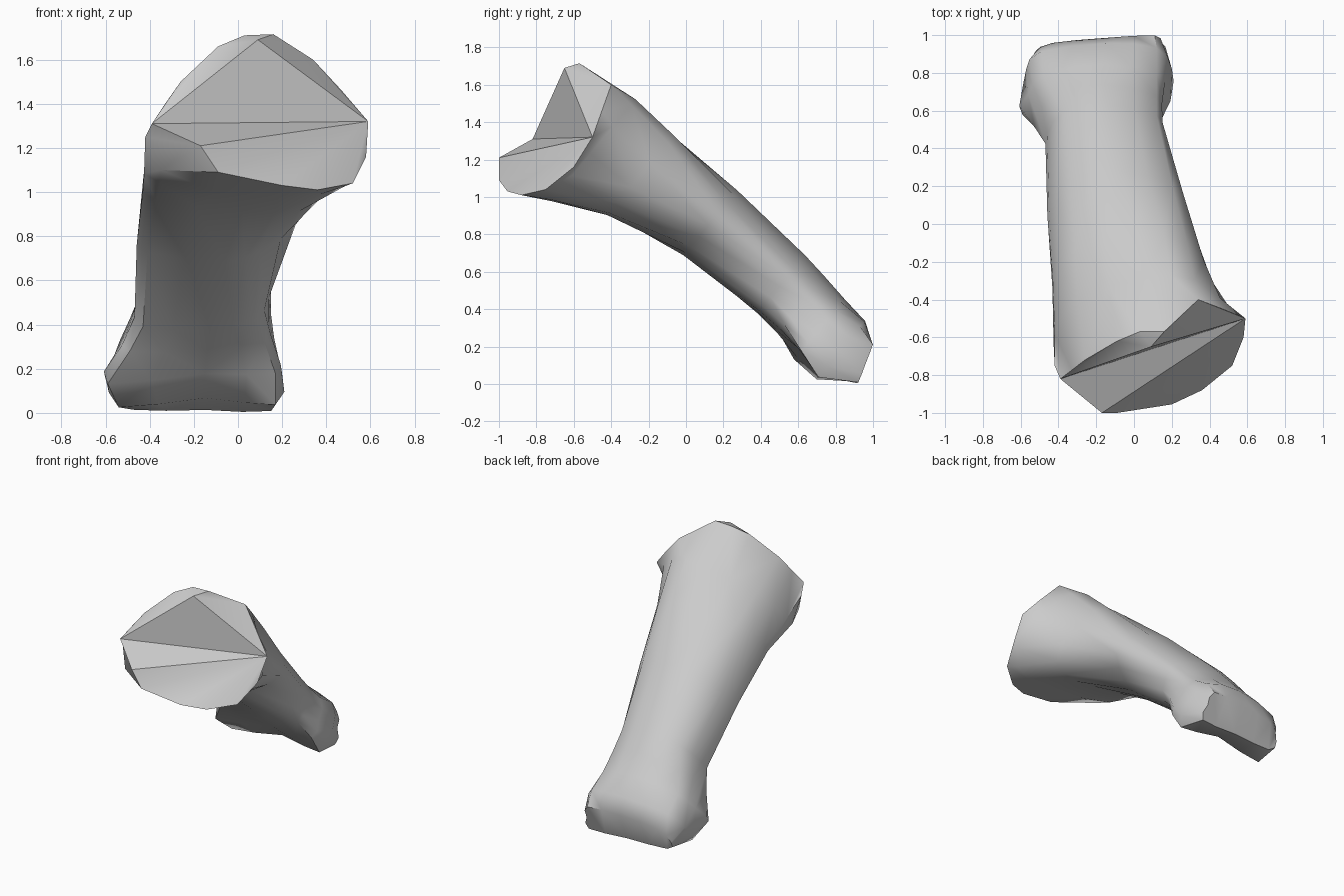
import bpy, bmesh, math
from mathutils import Vector

if "Cube" in bpy.data.objects:
    bpy.data.objects.remove(bpy.data.objects["Cube"])

# Bone axis (s) slopes down towards the back; t points out of the upper surface
AXIS = Vector((0, 0.77, -0.64))
UP = Vector((0, 0.64, 0.77))

# Cross-sections along the axis: left, upper left, top, upper right,
# right, lower right, bottom, lower left as (x, t)
SECTIONS = {
    -1.18: [(-.42, .51), (-.30, .80), (.05, .97), (.32, .96), (.55, .62), (.48, .35), (.18, .29), (-.35, .37)],
    -0.90: [(-.43, .62), (-.31, .86), (.02, .975), (.28, .93), (.41, .62), (.28, .44), (.02, .44), (-.37, .50)],
    -0.45: [(-.45, .68), (-.34, .89), (-.08, .97), (.20, .88), (.26, .73), (.10, .58), (-.06, .52), (-.41, .57)],
    0.05: [(-.46, .68), (-.37, .87), (-.14, .935), (.12, .84), (.14, .72), (.07, .58), (-.14, .54), (-.43, .55)],
    0.20: [(-.51, .62), (-.43, .83), (-.16, .915), (.12, .82), (.14, .69), (.12, .58), (-.14, .53), (-.49, .53)],
    0.36: [(-.56, .64), (-.48, .79), (-.18, .89), (.12, .81), (.17, .66), (.17, .53), (-.15, .53), (-.59, .47)],
    0.52: [(-.57, .66), (-.49, .80), (-.15, .87), (.12, .83), (.20, .66), (.17, .48), (-.15, .52), (-.54, .465)],
    0.66: [(-.52, .65), (-.43, .75), (-.15, .79), (.11, .80), (.14, .70), (.15, .595), (-.15, .59), (-.47, .58)],
}
END = 0.66

# Irregular rim of the broad joint end, and the two peaks inside it
RIM = [(-.39, -.82, 1.31), (-.33, -.77, 1.40), (-.26, -.72, 1.50), (-.09, -.62, 1.66),
       (.03, -.57, 1.71), (.16, -.57, 1.715), (.34, -.40, 1.60), (.47, -.45, 1.46),
       (.59, -.50, 1.32), (.58, -.60, 1.16), (.52, -.75, 1.04), (.36, -.88, 1.01),
       (.20, -.955, 1.03), (-.09, -1.0, 1.09), (-.35, -.82, 1.10), (-.42, -.75, 1.25)]
UPPER_PEAK = (.09, -.65, 1.69)
LOWER_PEAK = (-.17, -1.0, 1.21)


def section_ring(s, pts):
    """Closed section with one curved midpoint between each pair of points."""
    p = []
    for x, t in pts:
        # The knuckle end is cut off at a slant
        slant = (0.70 - t) * 0.33 + 0.05 * x if s == END else 0
        p.append(Vector((x, 0, 0)) + AXIS * (s + slant) + UP * t)
    n = len(p)
    ring = []
    for i in range(n):
        mid = (p[i] + p[(i + 1) % n]) * 0.5625 - (p[i - 1] + p[(i + 2) % n]) * 0.0625
        ring += [p[i], mid]
    return ring


bm = bmesh.new()
rings = [[Vector(p) for p in RIM]] + [section_ring(s, p) for s, p in SECTIONS.items()]
rings = [[bm.verts.new(p) for p in ring] for ring in rings]
n = len(RIM)

# Shaft and knuckle skin
for a, b in zip(rings, rings[1:]):
    for i in range(n):
        j = (i + 1) % n
        bm.faces.new((a[i], a[j], b[j], b[i]))

# Joint face: flat broken upper half, rounded lower half below the ridge
rim = rings[0] + [bm.verts.new(UPPER_PEAK), bm.verts.new(LOWER_PEAK)]
U, L = n, n + 1
upper = [(0, U, 8), (0, 1, 2), (0, 2, 3), (0, 3, U), (U, 3, 4), (U, 4, 5),
         (U, 5, 6), (U, 6, 8), (6, 7, 8)]
lower = [(8, i, i + 1) for i in range(9, 13)]
lower += [(8, 13, L), (8, L, 0), (L, 13, 14), (L, 14, 15), (L, 15, 0)]
for tri in upper + lower:
    bm.faces.new([rim[i] for i in tri])

# Knuckle end cap
bm.faces.new(rings[-1])
bmesh.ops.triangulate(bm, faces=[f for f in bm.faces if len(f.verts) > 3])
bmesh.ops.recalc_face_normals(bm, faces=bm.faces[:])

# Rest the lowest points flat on the ground
for v in bm.verts:
    v.co.z = max(v.co.z, 0)

mesh = bpy.data.meshes.new("finger_bone")
bm.to_mesh(mesh)
bm.free()
bone = bpy.data.objects.new("finger_bone", mesh)
bpy.context.collection.objects.link(bone)
bpy.context.view_layer.objects.active = bone
bone.select_set(True)
bpy.ops.object.shade_smooth_by_angle(angle=math.radians(42))
